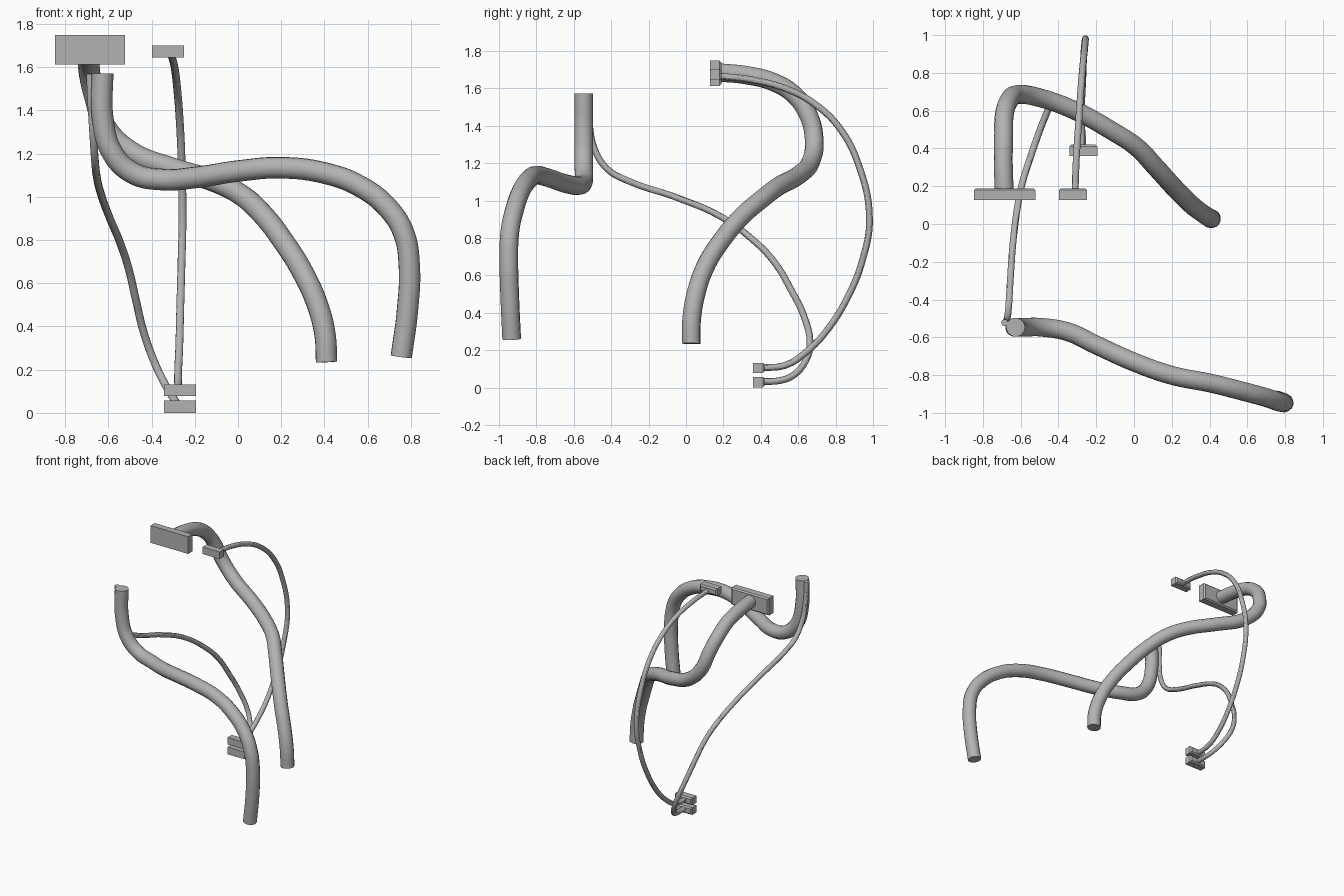
import bpy, bmesh
from mathutils import Vector

# Mid grey plastic shared by all parts
grey = bpy.data.materials.new("mid_grey")
grey.diffuse_color = (0.45, 0.45, 0.45, 1)


def tube(name, radius, points, res, shift=(0.003, 0.003, 0)):
    """Round tube swept through smooth points, with closed ends."""
    cu = bpy.data.curves.new(name, 'CURVE')
    cu.dimensions = '3D'
    cu.bevel_depth = radius
    cu.bevel_resolution = res
    cu.resolution_u = 8
    cu.use_fill_caps = True
    cu.materials.append(grey)
    sp = cu.splines.new('BEZIER')
    sp.bezier_points.add(len(points) - 1)
    for bp, p in zip(sp.bezier_points, points):
        bp.co = Vector(p) + Vector(shift)
        bp.handle_left_type = bp.handle_right_type = 'AUTO'
    ob = bpy.data.objects.new(name, cu)
    bpy.context.collection.objects.link(ob)
    bpy.ops.object.select_all(action='DESELECT')
    ob.select_set(True)
    bpy.context.view_layer.objects.active = ob
    bpy.ops.object.convert(target='MESH')
    bpy.ops.object.shade_smooth_by_angle()


def plug(name, centre, size, taper=0.01):
    """Connector block whose rear (+y) rim is chamfered."""
    bm = bmesh.new()
    bmesh.ops.create_cube(bm, size=1)
    for v in bm.verts:
        v.co = Vector(v.co[i] * size[i] + centre[i] for i in range(3))
    rear = max(bm.faces, key=lambda f: f.calc_center_median().y)
    bmesh.ops.bevel(bm, geom=list(rear.edges), offset=taper, segments=1,
                    affect='EDGES')
    me = bpy.data.meshes.new(name)
    bm.to_mesh(me)
    bm.free()
    me.materials.append(grey)
    bpy.context.collection.objects.link(bpy.data.objects.new(name, me))


# Thick hoses
tube("front_hose", 0.05, [
    (-0.63, -0.55, 1.572), (-0.63, -0.55, 1.37), (-0.585, -0.55, 1.205),
    (-0.49, -0.55, 1.11), (-0.35, -0.575, 1.08), (-0.2, -0.645, 1.09),
    (0, -0.735, 1.12), (0.2, -0.805, 1.135), (0.4, -0.845, 1.11),
    (0.56, -0.885, 1.05), (0.69, -0.92, 0.95), (0.765, -0.945, 0.83),
    (0.79, -0.95, 0.68), (0.782, -0.945, 0.48), (0.753, -0.935, 0.26)], 5)
tube("rear_hose", 0.05, [
    (-0.69, 0.17, 1.685), (-0.695, 0.32, 1.67), (-0.693, 0.46, 1.635),
    (-0.69, 0.57, 1.57), (-0.665, 0.65, 1.46), (-0.62, 0.682, 1.33),
    (-0.5, 0.665, 1.21), (-0.3, 0.59, 1.13), (-0.12, 0.49, 1.075),
    (0.01, 0.405, 1.01), (0.11, 0.3, 0.92), (0.21, 0.19, 0.79),
    (0.3, 0.1, 0.645), (0.365, 0.05, 0.5), (0.4, 0.027, 0.36),
    (0.407, 0.025, 0.235)], 5)

# Thin cables
tube("rear_cable", 0.018, [
    (-0.315, 0.17, 1.665), (-0.308, 0.35, 1.645), (-0.295, 0.55, 1.59),
    (-0.285, 0.7, 1.505), (-0.275, 0.82, 1.385), (-0.265, 0.92, 1.19),
    (-0.26, 0.978, 0.9), (-0.265, 0.94, 0.68), (-0.27, 0.87, 0.5),
    (-0.275, 0.75, 0.305), (-0.28, 0.64, 0.19), (-0.28, 0.53, 0.12),
    (-0.28, 0.4, 0.105)], 4)
tube("cross_cable", 0.018, [
    (-0.688, -0.525, 1.57), (-0.68, -0.518, 1.4), (-0.672, -0.49, 1.27),
    (-0.665, -0.42, 1.165), (-0.658, -0.3, 1.1), (-0.638, -0.05, 1.015),
    (-0.6, 0.19, 0.91), (-0.548, 0.36, 0.785), (-0.51, 0.47, 0.67),
    (-0.475, 0.56, 0.52), (-0.44, 0.63, 0.375), (-0.39, 0.66, 0.235),
    (-0.35, 0.64, 0.15), (-0.3, 0.57, 0.065), (-0.28, 0.5, 0.038),
    (-0.275, 0.4, 0.032)], 4)

# Connector blocks
plug("large_connector", (-0.685, 0.158, 1.681), (0.325, 0.062, 0.135))
plug("upper_connector", (-0.323, 0.158, 1.674), (0.148, 0.062, 0.055))
plug("lower_connector_top", (-0.268, 0.39, 0.105), (0.148, 0.062, 0.055))
plug("lower_connector_bottom", (-0.268, 0.39, 0.029), (0.148, 0.062, 0.057))
